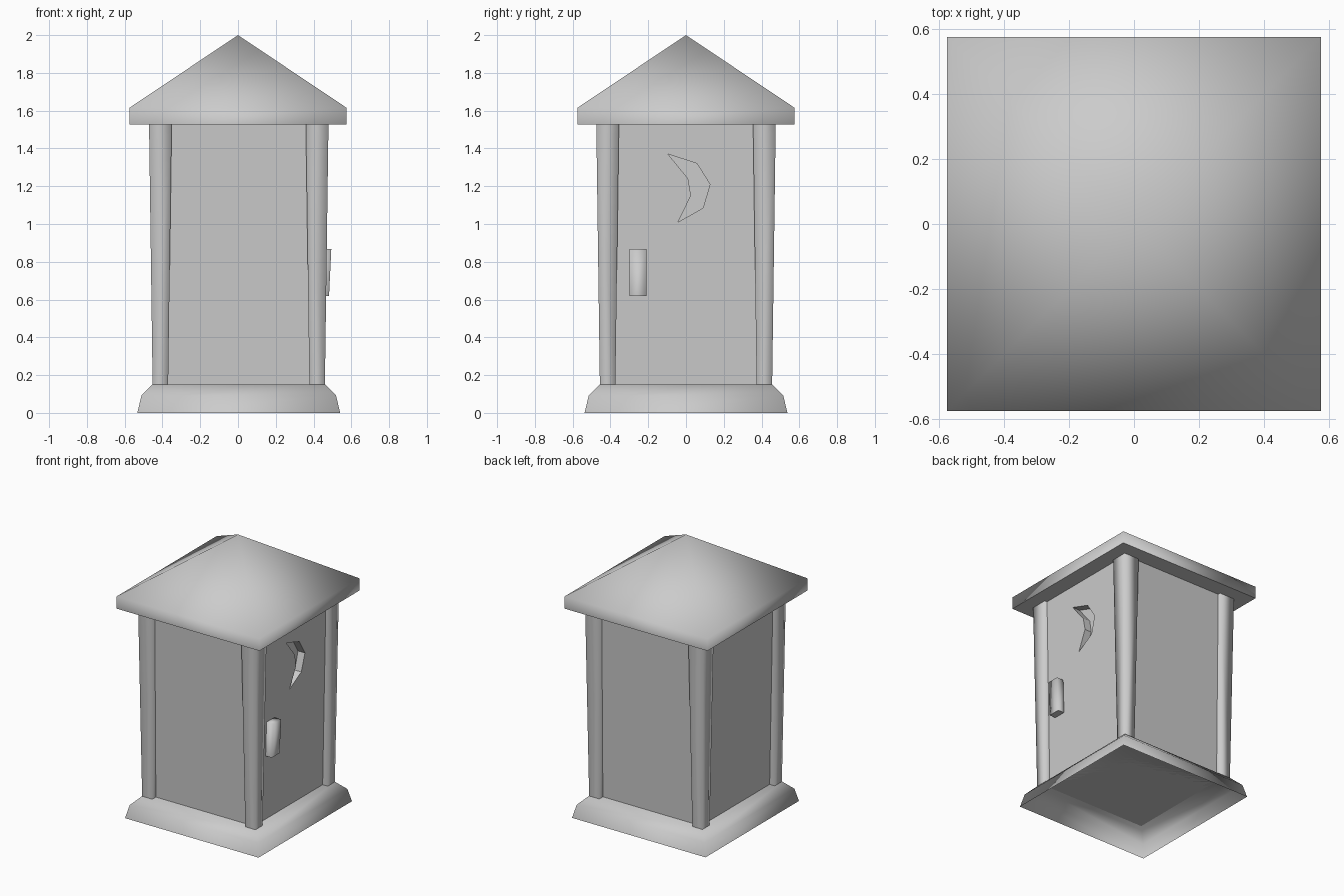
import bpy
import bmesh

cube = bpy.data.objects.get("Cube")
if cube:
    bpy.data.objects.remove(cube, do_unlink=True)

# One plain grey for the whole building
grey = bpy.data.materials.new("plain grey")
grey.use_nodes = True
colour = (0.6, 0.6, 0.6, 1)
grey.diffuse_color = colour
grey.node_tree.nodes["Principled BSDF"].inputs["Base Color"].default_value = colour


def loft(name, rings, smooth=True, bottom=True, top=True):
    """Bridge matching loops of points, with optional flat ends.
    A final single-point loop becomes a peak."""
    bm = bmesh.new()
    loops = [[bm.verts.new(p) for p in ring] for ring in rings]
    for low, high in zip(loops, loops[1:]):
        n = len(low)
        for i in range(n):
            j = (i + 1) % n
            if len(high) == 1:
                bm.faces.new((low[i], low[j], high[0]))
            else:
                bm.faces.new((low[i], low[j], high[j], high[i]))
    if top and len(loops[-1]) > 1:
        bm.faces.new(loops[-1])
    if bottom:
        floor = bm.faces.new(loops[0][::-1])
        for edge in floor.edges:
            edge.smooth = False
    bmesh.ops.recalc_face_normals(bm, faces=bm.faces[:])
    for face in bm.faces:
        face.smooth = smooth
    mesh = bpy.data.meshes.new(name)
    bm.to_mesh(mesh)
    bm.free()
    mesh.materials.append(grey)
    obj = bpy.data.objects.new(name, mesh)
    bpy.context.collection.objects.link(obj)
    return obj


def rect(x0, x1, y0, y1, z):
    return [(x0, y0, z), (x1, y0, z), (x1, y1, z), (x0, y1, z)]


def square(half, z):
    return rect(-half, half, -half, half, z)


# Sloped plinth, a tray open underneath
base = loft("base", [square(0.537, 0), square(0.515, 0.092), square(0.457, 0.15)],
            bottom=False)

# Pyramid roof with a straight eave band
loft("roof", [square(0.575, 1.527), square(0.575, 1.615), [(0, 0, 2)]])

# Walls flare towards the top
walls = loft("walls", [square(0.415, 0.15), square(0.455, 1.53)], smooth=False)
body = [base, walls]

# Corner posts, wider at the top, open where they meet roof and plinth
for sx, side in ((-1, "right"), (1, "left")):
    for sy, end in ((-1, "front"), (1, "back")):
        def post_ring(inner, outer, z):
            return rect(sx * inner, sx * outer, sy * inner, sy * outer, z)
        body.append(loft(f"{end}_{side}_post",
                         [post_ring(0.374, 0.456, 0.15),
                          post_ring(0.355, 0.475, 1.53)],
                         bottom=False, top=False))

# Crescent recess cut into the door side
crescent = [(-0.095, 1.37), (0.011, 1.24), (0.026, 1.15), (-0.042, 1.01),
            (0.09, 1.085), (0.127, 1.21), (0.058, 1.32)]
cutter = loft("crescent_cutter",
              [[(x, y, z) for y, z in crescent] for x in (0.39, 0.6)],
              smooth=False)
cutter.hide_render = True
cut = walls.modifiers.new("crescent", "BOOLEAN")
cut.operation = "DIFFERENCE"
cut.solver = "EXACT"
cut.object = cutter
bpy.context.view_layer.update()
graph = bpy.context.evaluated_depsgraph_get()
carved = bpy.data.meshes.new_from_object(walls.evaluated_get(graph))
walls.modifiers.clear()
walls.data = carved
bpy.data.objects.remove(cutter, do_unlink=True)

# Door handle, leaning with the wall
body.append(loft("door_handle", [rect(0.41, 0.478, -0.3, -0.21, 0.62),
                                 rect(0.42, 0.49, -0.3, -0.21, 0.868)]))

# The body sits a touch off the roof's centre
for part in body:
    part.location.x = 0.004
